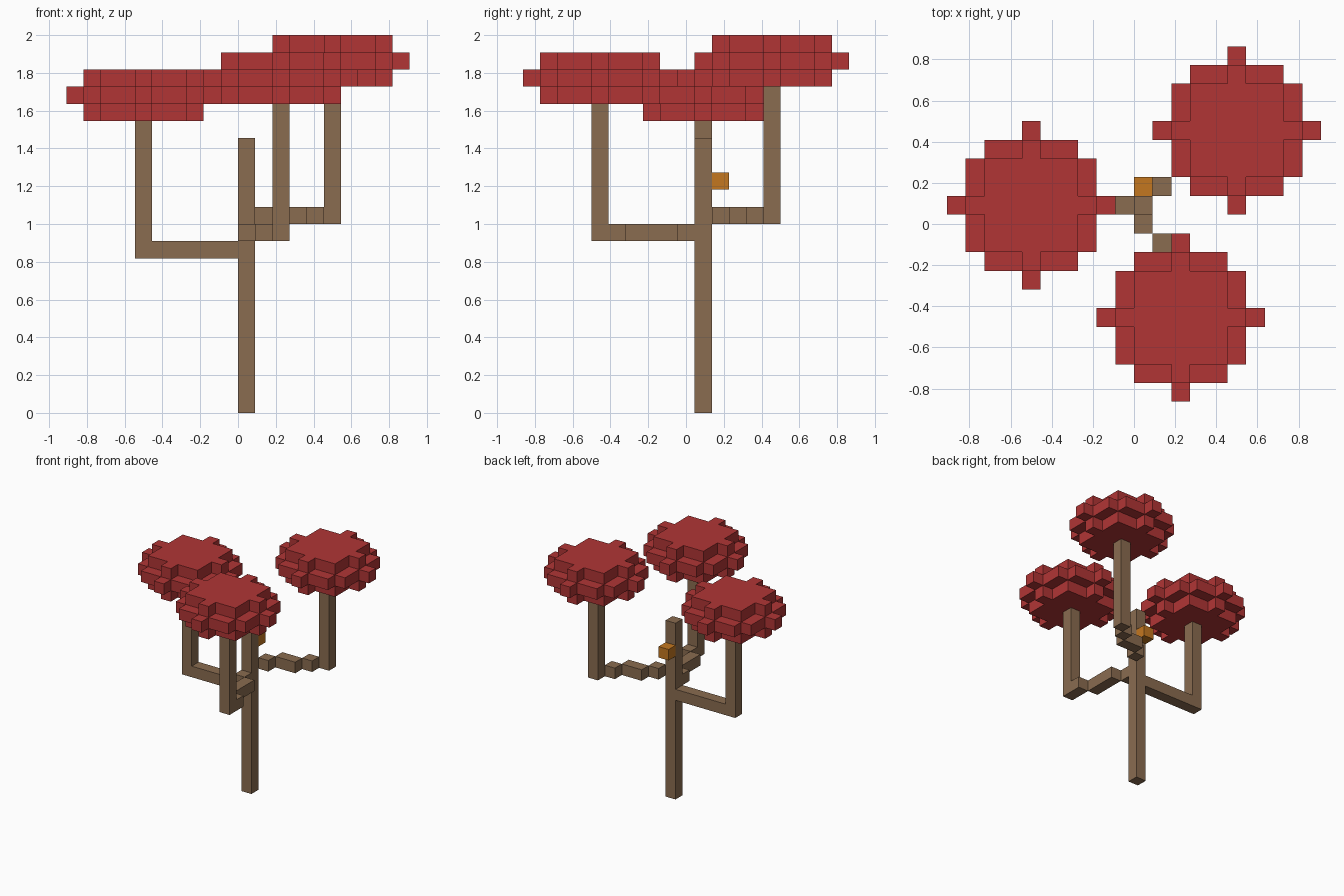
import bpy
import bmesh
import math
from mathutils import Vector

cube = bpy.data.objects.get("Cube")
if cube:
    bpy.data.objects.remove(cube, do_unlink=True)

U = 2 / 22  # edge of one block


def material(name, rgb):
    linear = [((c / 255 + 0.055) / 1.055) ** 2.4 for c in rgb] + [1]
    mat = bpy.data.materials.new(name)
    mat.use_nodes = True
    mat.diffuse_color = linear
    mat.node_tree.nodes["Principled BSDF"].inputs["Base Color"].default_value = linear
    return mat


bark = material("brown bark", (138, 108, 80))
leaf = material("red leaves", (177, 53, 53))
glow = material("orange", (196, 119, 32))


def block_object(name, cells, mat):
    """Outer skin of a set of blocks, with flat areas merged."""
    cells = set(cells)
    bm = bmesh.new()
    for cell in cells:
        centre = Vector(cell) + Vector((0.5, 1, 0.5))
        for axis in range(3):
            for sign in (-1, 1):
                step = [0, 0, 0]
                step[axis] = sign
                if tuple(c + s for c, s in zip(cell, step)) in cells:
                    continue
                n = Vector(step)
                a = Vector([float(k == (axis + 1) % 3) for k in range(3)])
                b = n.cross(a)
                corners = (a + b, b - a, -a - b, a - b)
                bm.faces.new([bm.verts.new((centre + (n + c) / 2) * U) for c in corners])
    bmesh.ops.remove_doubles(bm, verts=bm.verts[:], dist=U / 100)
    bmesh.ops.dissolve_limit(bm, angle_limit=math.radians(1),
                             verts=bm.verts[:], edges=bm.edges[:])
    mesh = bpy.data.meshes.new(name)
    bm.to_mesh(mesh)
    bm.free()
    mesh.materials.append(mat)
    obj = bpy.data.objects.new(name, mesh)
    bpy.context.collection.objects.link(obj)


def branch(x, y, z, top):
    """Stepped level limb from the trunk, then an upright up to the crown."""
    n = max(abs(x), abs(y))
    limb = [(round(x * t / n), round(y * t / n), z) for t in range(1, n + 1)]
    return limb + [(x, y, k) for k in range(z, top)]


def crown(x, y, z):
    """Three round layers, the middle one widest."""
    r = range(-4, 5)
    return [(x + i, y + j, z + k) for k, limit in enumerate((9, 16, 9))
            for i in r for j in r if i * i + j * j <= limit]


# Trunk and the small block on its back
block_object("trunk", [(0, 0, k) for k in range(16)], bark)
block_object("trunk_block", [(0, 1, 13)], glow)

# Branches with their crowns: x, y, limb height, crown height
for side, x, y, low, high in (("right", -6, 0, 9, 17),
                              ("front", 2, -6, 10, 18),
                              ("back_left", 5, 4, 11, 19)):
    block_object(side + "_branch", branch(x, y, low, high), bark)
    block_object(side + "_crown", crown(x, y, high), leaf)
